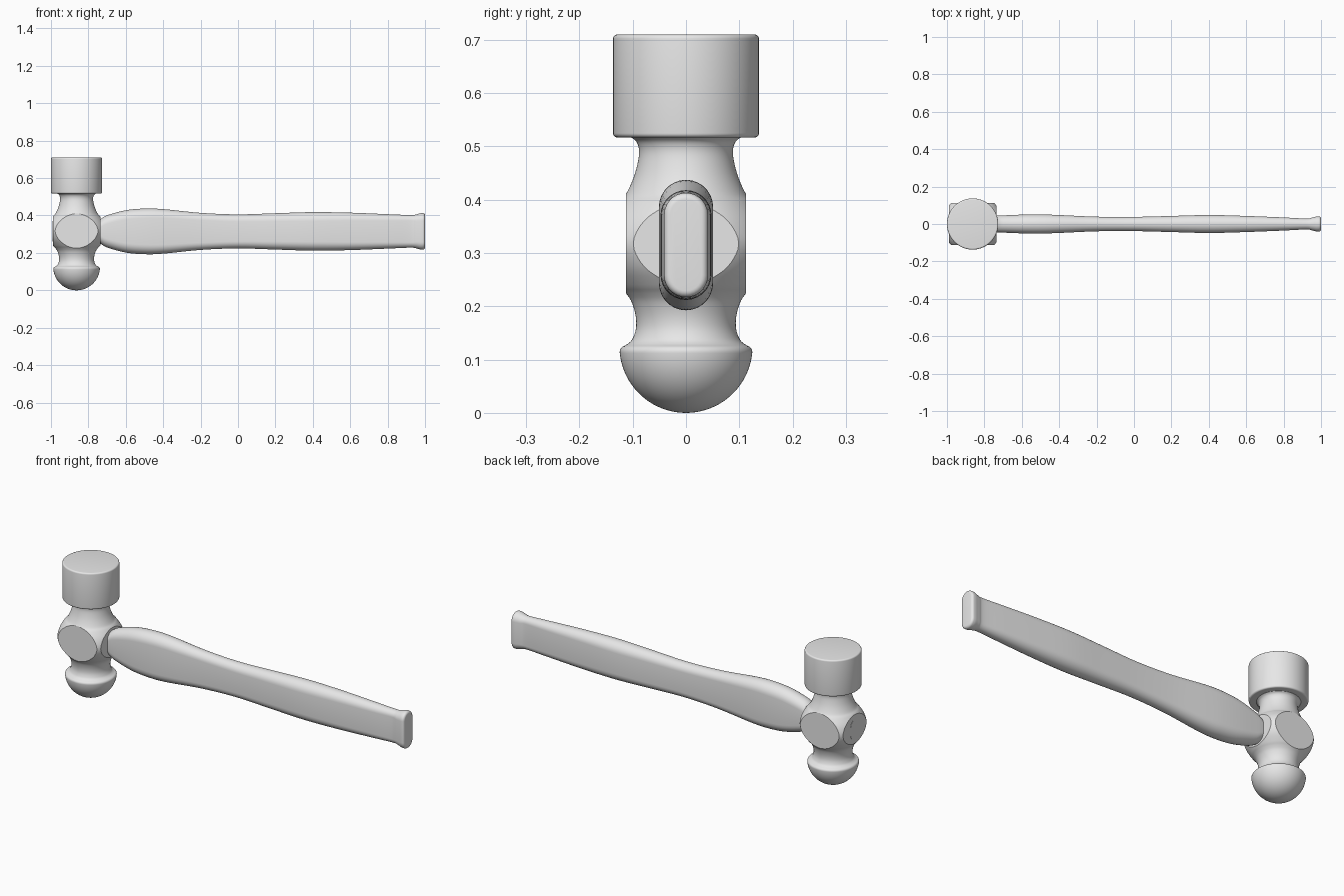
import bpy, bmesh
from math import sin, cos, pi, radians
from mathutils import Vector, Matrix

cube = bpy.data.objects.get("Cube")
if cube:
    bpy.data.objects.remove(cube, do_unlink=True)

HEAD_X = -0.863
MID_Z = 0.315

grey = bpy.data.materials.new("plain_grey")
grey.use_nodes = True
grey.diffuse_color = (0.8, 0.8, 0.8, 1)
grey.node_tree.nodes["Principled BSDF"].inputs["Base Color"].default_value = (0.8, 0.8, 0.8, 1)


def make_object(name, bm):
    bmesh.ops.recalc_face_normals(bm, faces=bm.faces)
    mesh = bpy.data.meshes.new(name)
    bm.to_mesh(mesh)
    bm.free()
    mesh.materials.append(grey)
    obj = bpy.data.objects.new(name, mesh)
    bpy.context.collection.objects.link(obj)
    return obj


def activate(obj):
    bpy.ops.object.select_all(action='DESELECT')
    obj.select_set(True)
    bpy.context.view_layer.objects.active = obj


def arc(cx, cz, r, start, end, steps):
    angles = [radians(start + (end - start) * i / steps) for i in range(steps + 1)]
    return [(cx + r * cos(a), cz + r * sin(a)) for a in angles]


def spline(points, steps):
    """Smooth curve through points of any dimension."""
    pts = [Vector(p) for p in points]
    pts = [pts[0]] + pts + [pts[-1]]
    out = []
    for a, b, c, d in zip(pts, pts[1:], pts[2:], pts[3:]):
        for i in range(steps):
            t = i / steps
            out.append(0.5 * (2 * b + (c - a) * t + (2 * a - 5 * b + 4 * c - d) * t * t
                              + (3 * b - a - 3 * c + d) * t ** 3))
    return out + [pts[-1]]


def loft(bm, rings):
    """Bridge closed rings of equal size and cap both ends."""
    loops = [[bm.verts.new(p) for p in ring] for ring in rings]
    n = len(loops[0])
    for a, b in zip(loops, loops[1:]):
        for i in range(n):
            j = (i + 1) % n
            bm.faces.new((a[i], a[j], b[j], b[i]))
    bm.faces.new(loops[0][::-1])
    bm.faces.new(loops[-1])


# Hammer head: turned profile with ball, necks, bulged eye and striking face
profile = arc(0, 0.125, 0.125, -89, -6, 20)
profile += arc(0.112, 0.114, 0.0125, 5, 70, 5)
profile += [tuple(p) for p in spline([
    (0.110, 0.129), (0.101, 0.138), (0.094, 0.158), (0.0945, 0.182), (0.102, 0.208),
    (0.113, 0.225), (0.127, 0.241), (0.15, 0.276), (0.161, 0.3175), (0.15, 0.359),
    (0.127, 0.394), (0.113, 0.41), (0.099, 0.44), (0.0905, 0.47), (0.088, 0.492),
    (0.0925, 0.508), (0.102, 0.5165)], 4)]
profile += arc(0.129, 0.525, 0.008, -90, 0, 5)
profile += arc(0.129, 0.702, 0.008, 0, 90, 5)

SIDES = 96
bm = bmesh.new()
loft(bm, [[(HEAD_X + r * cos(2 * pi * i / SIDES), r * sin(2 * pi * i / SIDES), z)
           for i in range(SIDES)] for r, z in profile])
head = make_object("hammer_head", bm)

# Flats ground on the four sides of the eye
bm = bmesh.new()
for axis, flat, half in ((0, 0.127, 0.1125), (1, 0.113, 0.1265)):
    for side in (-1, 1):
        size = [2 * half, 2 * half, 0.24]
        size[axis] = 0.1
        place = Vector((HEAD_X, 0, 0.3175))
        place[axis] += side * (flat + 0.05)
        bmesh.ops.create_cube(bm, size=1, matrix=Matrix.Translation(place) @ Matrix.Diagonal((*size, 1)))
cutter = make_object("flat_cutter", bm)
cutter.hide_render = True
cut = head.modifiers.new("flats", 'BOOLEAN')
cut.operation = 'DIFFERENCE'
cut.solver = 'EXACT'
cut.object = cutter
activate(head)
bpy.ops.object.modifier_apply(modifier=cut.name)
bpy.data.objects.remove(cutter, do_unlink=True)

# Handle: x, half height, half width of each station
stations = [
    (-0.76, 0.058, 0.042), (-0.735, 0.066, 0.044), (-0.70, 0.086, 0.046),
    (-0.60, 0.113, 0.050), (-0.50, 0.122, 0.051), (-0.40, 0.119, 0.048),
    (-0.20, 0.099, 0.039), (0.0, 0.091, 0.038), (0.2, 0.097, 0.043),
    (0.4, 0.103, 0.048), (0.6, 0.1, 0.043), (0.8, 0.092, 0.035),
    (0.92, 0.087, 0.029), (0.95, 0.090, 0.034), (0.975, 0.097, 0.040), (0.988, 0.098, 0.041)]
path = [Vector((-0.991, 0.055, 0.036))] + spline(stations, 5)
# Rounded butt
path += [Vector((0.988 + 0.012 * sin(a), 0.098 - 0.012 * (1 - cos(a)), 0.041 - 0.012 * (1 - cos(a))))
         for a in (radians(15 * k) for k in range(1, 7))]


def stadium(x, h, w):
    top = arc(0, MID_Z + h - w, w, 0, 180, 14)
    bottom = arc(0, MID_Z - h + w, w, 180, 360, 14)
    return [(x, y, z) for y, z in top + bottom]


bm = bmesh.new()
loft(bm, [stadium(*p) for p in path])
handle = make_object("handle", bm)

for obj in (head, handle):
    activate(obj)
    bpy.ops.object.shade_smooth_by_angle(angle=radians(25))
